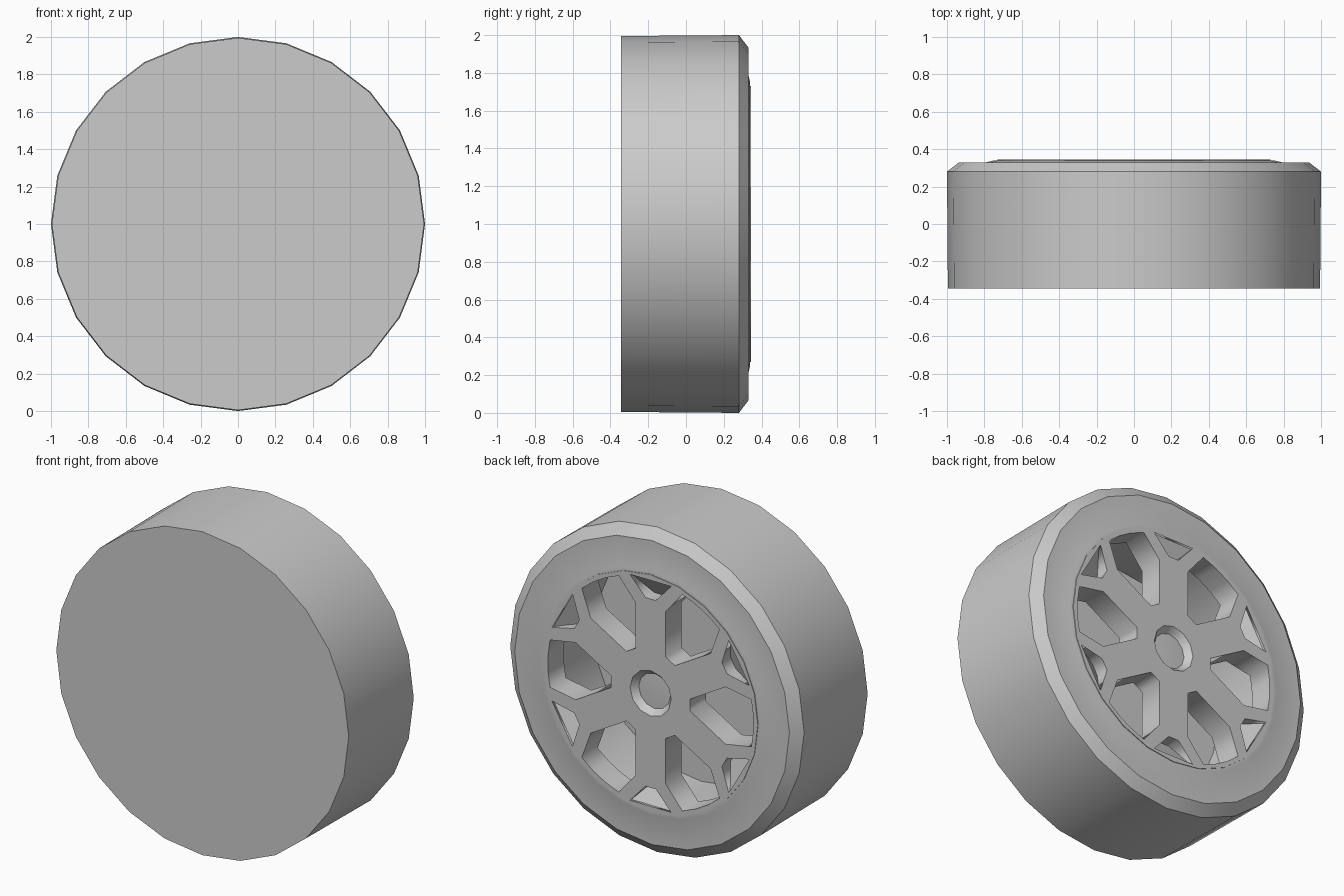
import bpy, bmesh, math
from mathutils import Matrix, Vector

if "Cube" in bpy.data.objects:
    bpy.data.objects.remove(bpy.data.objects["Cube"])

grey = bpy.data.materials.new("wheel grey")
grey.diffuse_color = (0.6, 0.6, 0.6, 1)
grey.use_nodes = True
grey.node_tree.nodes["Principled BSDF"].inputs["Base Color"].default_value = grey.diffuse_color
AXLE = Vector((0, 0, 1))


def finish(obj, smooth=True):
    obj.data.materials.clear()
    obj.data.materials.append(grey)
    obj.location = AXLE
    bpy.ops.object.select_all(action='DESELECT')
    obj.select_set(True)
    bpy.context.view_layer.objects.active = obj
    if smooth:
        bpy.ops.object.shade_smooth_by_angle(angle=math.radians(31))


def mesh_object(name, bm, smooth=True):
    me = bpy.data.meshes.new(name)
    bm.to_mesh(me)
    bm.free()
    obj = bpy.data.objects.new(name, me)
    bpy.context.collection.objects.link(obj)
    finish(obj, smooth)
    return obj


def lathe(name, profile, sides):
    """Spin (radius, y) points about the axle."""
    bm = bmesh.new()
    vs = [bm.verts.new((0, y, r)) for r, y in profile]
    es = [bm.edges.new(p) for p in zip(vs, vs[1:])]
    bmesh.ops.spin(bm, geom=vs + es, cent=(0, 0, 0), axis=(0, 1, 0),
                   angle=2 * math.pi, steps=sides)
    bmesh.ops.remove_doubles(bm, verts=bm.verts[:], dist=1e-4)
    bmesh.ops.recalc_face_normals(bm, faces=bm.faces[:])
    return mesh_object(name, bm)


def circle(r, n):
    return [(r * math.cos(2 * math.pi * i / n), r * math.sin(2 * math.pi * i / n)) for i in range(n)]


def turn(pts, deg):
    c, s = math.cos(math.radians(deg)), math.sin(math.radians(deg))
    return [(x * c - z * s, x * s + z * c) for x, z in pts]


# Tyre with closed front, chamfered back edge and hollow barrel
lathe("tyre", [(0, -0.345), (0.995, -0.345), (1, 0.28), (0.935, 0.33), (0.79, 0.33),
               (0.75, 0.34), (0.73, 0.34), (0.73, -0.15), (0, -0.15)], 24)

# Hub with dished centre cap
lathe("hub_cap", [(0, 0.19), (0.14, 0.19), (0.14, 0.344), (0.108, 0.305), (0, 0.31)], 12)

# Window outline, centred on the +z direction: narrow at hub, flared in by the fork arms
half = 0.103
a = math.radians(30)
side = []
for r in (0.25, 0.53):
    # a point on the edge of the neighbouring spoke, r along it
    side.append((r * math.sin(a) - half * math.cos(a), r * math.cos(a) + half * math.sin(a)))
arc = [(0.70 * math.sin(math.radians(t)), 0.70 * math.cos(math.radians(t))) for t in (12, 4, -4, -12)]
window = side + arc + [(-x, z) for x, z in reversed(side)]

# Notch between the two arms of each forked spoke
notch = [(-0.035, 0.58), (-0.14, 0.695), (0.14, 0.695), (0.035, 0.58)]

# Spoke plate: disc outline with holes, extruded
outlines = [circle(0.73, 24), circle(0.14, 12)]
for k in range(6):
    outlines += [turn(window, 30 + 60 * k), turn(notch, 60 * k)]
cu = bpy.data.curves.new("spoke_plate", 'CURVE')
cu.dimensions = '2D'
cu.fill_mode = 'BOTH'
cu.extrude = 0.077
for pts in outlines:
    sp = cu.splines.new('POLY')
    sp.points.add(len(pts) - 1)
    for p, (x, z) in zip(sp.points, pts):
        p.co = (x, z, 0, 1)
    sp.use_cyclic_u = True
plate = bpy.data.objects.new("spoke_plate", cu)
bpy.context.collection.objects.link(plate)
bpy.ops.object.select_all(action='DESELECT')
plate.select_set(True)
bpy.context.view_layer.objects.active = plate
bpy.ops.object.convert(target='MESH')
plate = bpy.context.view_layer.objects.active
plate.data.transform(Matrix.Translation((0, 0.267, 0)) @ Matrix.Rotation(math.pi / 2, 4, 'X'))
finish(plate, False)

# Sloped floors of the fork notches
bm = bmesh.new()
for k in range(6):
    ys = (0.26, 0.33, 0.33, 0.26)
    bm.faces.new([bm.verts.new((x, y, z)) for (x, z), y in zip(turn(notch, 60 * k), ys)])
mesh_object("fork_notch_floors", bm, False)
